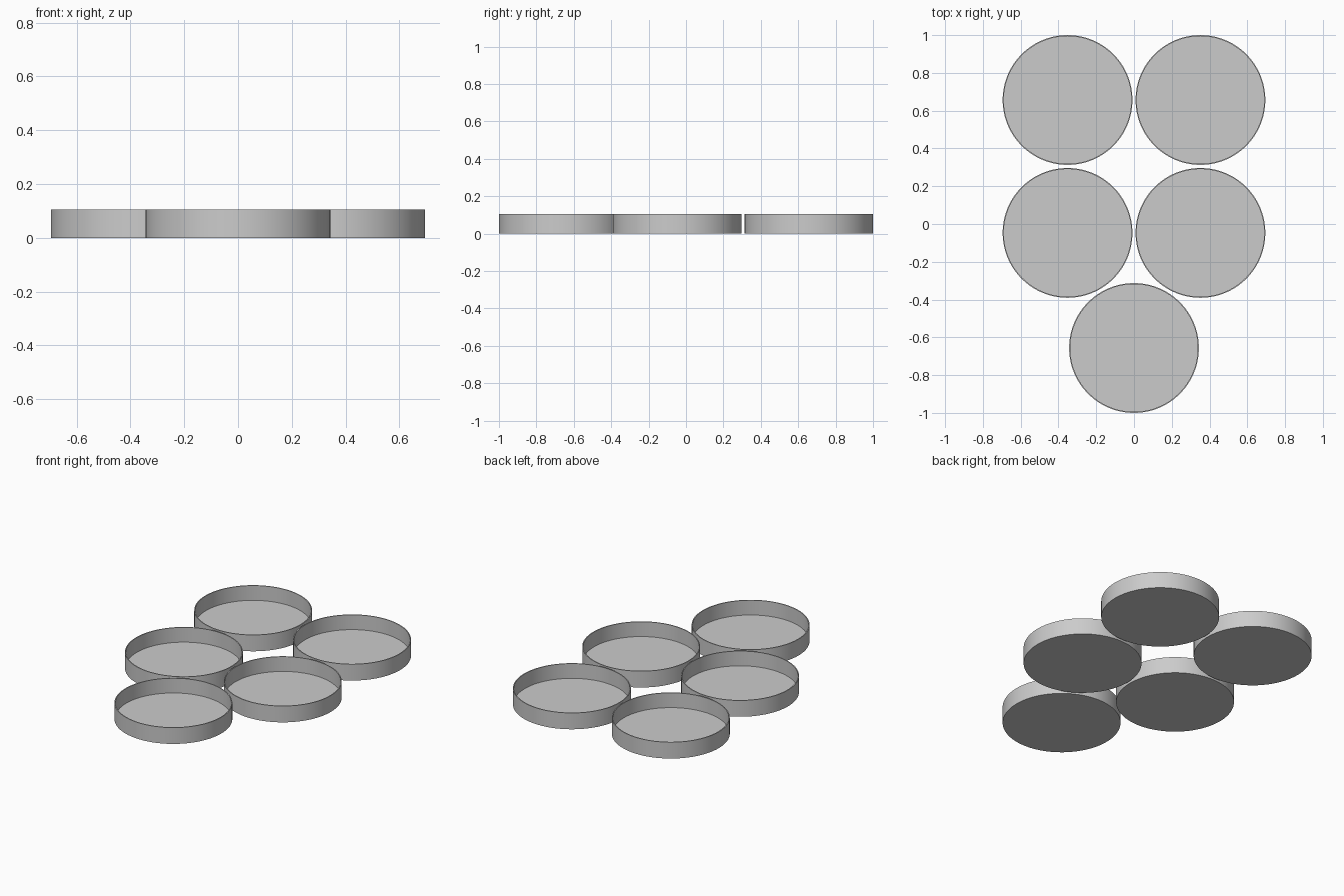
import bpy
import bmesh
import math

if "Cube" in bpy.data.objects:
    bpy.data.objects.remove(bpy.data.objects["Cube"])

RADIUS = 0.3435      # outer radius of a dish
HEIGHT = 0.105
WALL = 0.006
FLOOR = 0.01
SEGMENTS = 128
PITCH = (2 - 2 * RADIUS) / (1 + math.sin(math.radians(60)))

grey = bpy.data.materials.new("light_grey")
grey.diffuse_color = (0.6, 0.6, 0.6, 1)
grey.use_nodes = True
grey.node_tree.nodes["Principled BSDF"].inputs["Base Color"].default_value = grey.diffuse_color


def make_dish(name, x, y):
    """Shallow open dish: a lathed profile with capped floor and underside."""
    inner = RADIUS - WALL
    profile = [(RADIUS, 0), (RADIUS, HEIGHT), (inner, HEIGHT), (inner, FLOOR)]
    bm = bmesh.new()
    rings = []
    for r, z in profile:
        rings.append([bm.verts.new((r * math.cos(a), r * math.sin(a), z))
                      for a in (2 * math.pi * i / SEGMENTS for i in range(SEGMENTS))])
    # Outer wall, rim and inner wall
    for low, high in zip(rings, rings[1:]):
        for i in range(SEGMENTS):
            j = (i + 1) % SEGMENTS
            bm.faces.new((low[i], low[j], high[j], high[i]))
    # Underside and inside floor
    bm.faces.new(rings[0][::-1])
    bm.faces.new(rings[-1])
    mesh = bpy.data.meshes.new(name)
    bm.to_mesh(mesh)
    bm.free()
    mesh.materials.append(grey)
    dish = bpy.data.objects.new(name, mesh)
    dish.location = (x, y, 0)
    bpy.context.collection.objects.link(dish)
    bpy.ops.object.select_all(action='DESELECT')
    dish.select_set(True)
    bpy.context.view_layer.objects.active = dish
    bpy.ops.object.shade_smooth_by_angle(angle=math.radians(30))


# Two rows of two, with a single dish nested in front
back_y = 1 - RADIUS
for side, x in (("left", -PITCH / 2), ("right", PITCH / 2)):
    make_dish("back_dish_" + side, x, back_y)
    make_dish("middle_dish_" + side, x, back_y - PITCH)
make_dish("front_dish", 0, RADIUS - 1)
